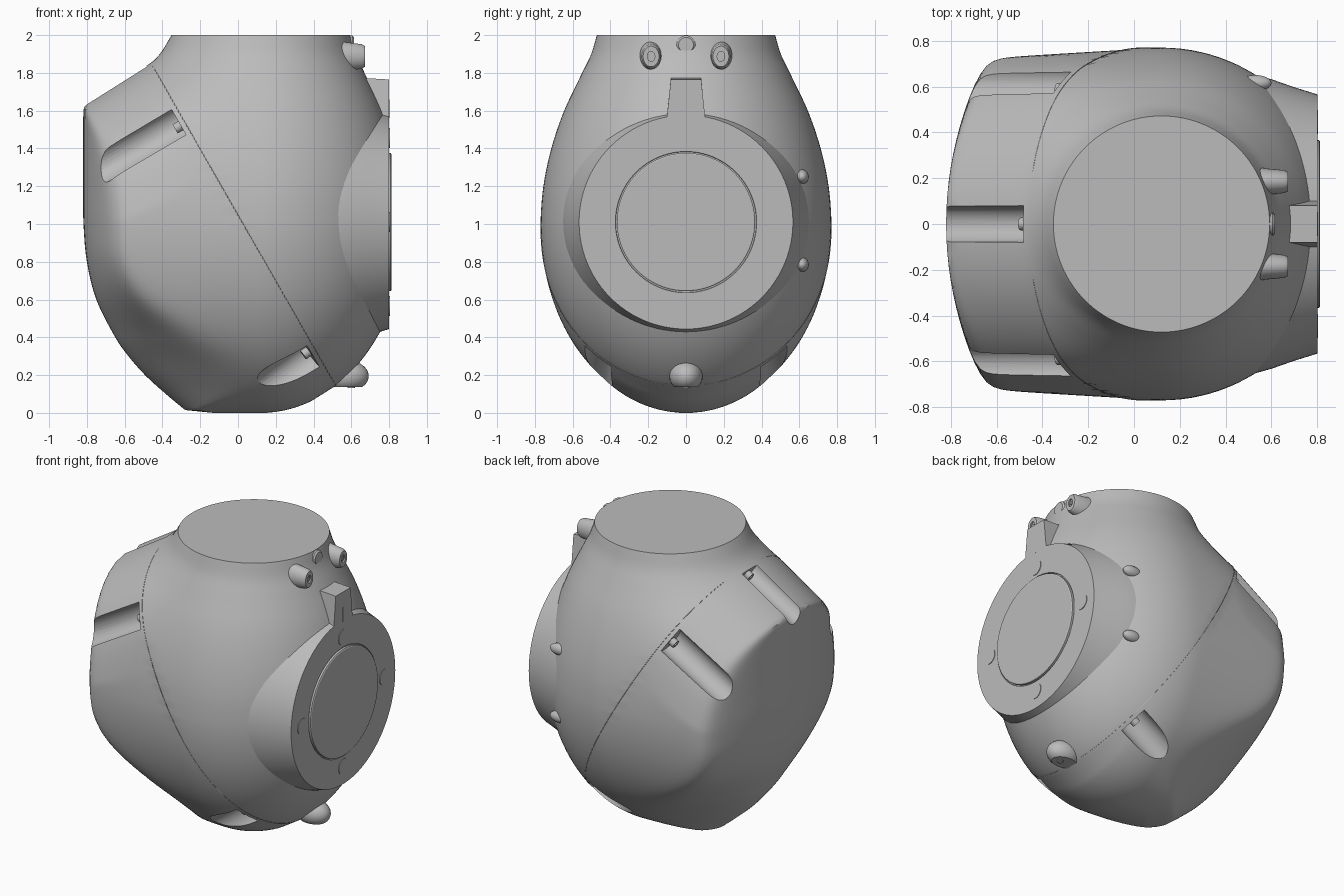
import bpy, bmesh, math
from mathutils import Matrix, Vector

if "Cube" in bpy.data.objects:
    bpy.data.objects.remove(bpy.data.objects["Cube"])

grey = bpy.data.materials.new("plain grey")
grey.use_nodes = True
grey.diffuse_color = (0.5, 0.5, 0.5, 1)
grey.node_tree.nodes["Principled BSDF"].inputs["Base Color"].default_value = (0.5, 0.5, 0.5, 1)


def finish(name, bm, angle=30):
    bmesh.ops.remove_doubles(bm, verts=bm.verts, dist=1e-4)
    bmesh.ops.recalc_face_normals(bm, faces=bm.faces)
    mesh = bpy.data.meshes.new(name)
    bm.to_mesh(mesh)
    bm.free()
    mesh.materials.append(grey)
    ob = bpy.data.objects.new(name, mesh)
    bpy.context.collection.objects.link(ob)
    activate(ob)
    bpy.ops.object.shade_smooth_by_angle(angle=math.radians(angle))
    return ob


def activate(ob):
    bpy.ops.object.select_all(action='DESELECT')
    ob.select_set(True)
    bpy.context.view_layer.objects.active = ob


def loft(bm, rings):
    rows = [[bm.verts.new(p) for p in ring] for ring in rings]
    for a, b in zip(rows, rows[1:]):
        for i in range(len(a)):
            j = (i + 1) % len(a)
            bm.faces.new((a[i], a[j], b[j], b[i]))
    bm.faces.new(rows[0])
    bm.faces.new(rows[-1])


def lathe(name, profile, matrix, segs=32):
    """Spin (x, radius) points round the local x axis."""
    bm = bmesh.new()
    turn = [2 * math.pi * i / segs for i in range(segs)]
    loft(bm, [[matrix @ Vector((x, r * math.cos(t), r * math.sin(t))) for t in turn]
              for x, r in profile])
    return finish(name, bm)


def smooth(pts):
    """Smooth curve through (position, value) points."""
    def slope(i):
        a, b = pts[max(i - 1, 0)], pts[min(i + 1, len(pts) - 1)]
        return (b[1] - a[1]) / (b[0] - a[0])

    def f(z):
        z = min(max(z, pts[0][0]), pts[-1][0])
        i = 0
        while i < len(pts) - 2 and z > pts[i + 1][0]:
            i += 1
        (z0, v0), (z1, v1) = pts[i], pts[i + 1]
        h = z1 - z0
        t = (z - z0) / h
        return ((1 + 2 * t) * (1 - t) ** 2 * v0 + t * (1 - t) ** 2 * h * slope(i)
                + t * t * (3 - 2 * t) * v1 + t * t * (t - 1) * h * slope(i + 1))
    return f


# Housing shape: vessel radius, boxiness of the rear half, end face profile
AXIS, FACE = 0.12, 0.79
shoulder = smooth([(.8, .763), (1, .77), (1.2, .755), (1.4, .713), (1.6, .645), (1.8, .55),
                   (1.9, .502), (2, .472)])
squash = smooth([(1.3, .42), (1.45, .45), (1.6, .6), (1.85, .9), (2, 1)])
end_face = smooth([(.015, -.28), (.1, -.382), (.2, -.492), (.31, -.588), (.4, -.65),
                   (.6, -.75), (.8, -.8), (1, -.818), (1.2, -.82), (2, -.82)])
TILT, RAKE = 0.573, 0.63


def radius(z):
    # the lower half is a plain bowl
    return shoulder(z) if z > 1 else max(.03, .77 * root(1 - (1 - z) ** 2))


def seam_x(z):
    return -.46 + (1.85 - z) * TILT


def root(v):
    return math.sqrt(v) if v > 0 else 0


def vessel(x, z):
    d = x - AXIS
    return root(radius(z) ** 2 - (d * (squash(z) if d < 0 else 1)) ** 2)


def half_width(x, z):
    if x >= seam_x(z):
        return vessel(x, z)
    # beyond the seam the section is swept down and back to the end face
    sx = (-.46 + TILT * (1.85 - z + RAKE * x)) / (1 + TILT * RAKE)
    swept = vessel(sx, z + RAKE * (sx - x))
    side = root(radius(z) ** 2 - max(x - AXIS, 0) ** 2) * (1 - .078 * max(AXIS - x, 0))
    y = min(swept, side)
    bend = .33 + 4.5 * max(0, .95 - z) ** 3
    tip = end_face(z) + max(0, .015 - z) * 10
    cap = root((x - tip) / bend)
    if y <= 0 or cap <= 0:
        return 0
    return (y ** -14 + cap ** -14) ** (-1 / 14)


def reach(z, step):
    x = .1
    while half_width(x + step, z) > 0:
        x += step
    for _ in range(25):
        step /= 2
        if half_width(x + step, z) > 0:
            x += step
    return min(x, FACE)


rings, LEVELS, STEPS = [], 110, 56
for i in range(LEVELS + 1):
    z = 2 * (i / LEVELS) ** 1.5
    lo, hi = reach(z, -.01), reach(z, .01)
    half = []
    for k in range(STEPS + 1):
        x = (lo + hi) / 2 + (hi - lo) / 2 * math.cos(math.pi * k / STEPS)
        tip = k == STEPS or (k == 0 and hi < FACE)
        half.append((x, 0 if tip else half_width(x, z)))
    rings.append([(x, y, z) for x, y in half] + [(x, -y, z) for x, y in reversed(half)])
bm = bmesh.new()
loft(bm, rings)
housing = finish("housing", bm)

# Trough-shaped slots starting at the seam, each with a bolt on its end wall
back = Vector((-.868, 0, -.497))
up = Vector((-.497, 0, .868))
side_axis = Vector((0, 1, 0))
centre = Vector((.03, 0, 1))
slots = [(.98, 0, 0, .16, 0)]
for s in (-1, 1):
    slots += [(.64, .62 * s, 55 * s, .18, 0), (-.785, .46 * s, 140 * s, .19, .16)]
for u, y, deg, width, lift in slots:
    a = math.radians(deg)
    out = up * math.cos(a) + side_axis * math.sin(a)
    along = (back + out * lift).normalized()
    across = back.cross(out)
    out = across.cross(along)
    start = centre + up * u + side_axis * y + back * .03
    frame = Matrix((along, across, out)).transposed().to_4x4()
    w = width / 2
    trough = [(w, .3), (-w, .3)] + [(-w * math.cos(t), -w * math.sin(t))
                                    for t in (math.pi * i / 16 for i in range(17))]
    bm = bmesh.new()
    loft(bm, [[(x, p, q) for p, q in trough] for x in (0, .7)])
    bm.transform(Matrix.Translation(start) @ frame)
    cutter = finish("slot_cutter", bm)
    cutter.hide_render = True
    mod = housing.modifiers.new("slot", 'BOOLEAN')
    mod.operation, mod.solver, mod.object = 'DIFFERENCE', 'EXACT', cutter
    activate(housing)
    bpy.ops.object.modifier_apply(modifier=mod.name)
    bpy.data.objects.remove(cutter)
    lathe("slot_bolt", [(-.02, .028), (.035, .028), (.035, .014), (.025, .014)],
          Matrix.Translation(start - out * .04) @ frame, 16)
activate(housing)
bpy.ops.object.shade_smooth_by_angle(angle=math.radians(30))

# Fine seam line round the housing
curve = bpy.data.curves.new("seam_line", 'CURVE')
curve.dimensions, curve.bevel_depth, curve.bevel_resolution = '3D', .002, 0
for s in (-1, 1):
    line = [(seam_x(z), s * half_width(seam_x(z), z), z)
            for z in (.15 + .0165 * i for i in range(104))]
    line = [p for p in line if abs(p[1]) > .08]
    spline = curve.splines.new('POLY')
    spline.points.add(len(line) - 1)
    for point, p in zip(spline.points, line):
        point.co = (*p, 1)
curve.materials.append(grey)
bpy.context.collection.objects.link(bpy.data.objects.new("seam_line", curve))


def at(x, y, z):
    return Matrix.Translation((x, y, z))


# Round mounting flange with raised centre plate and four bolt discs
hub = 1.01
lathe("flange", [(.5, .658), (.55, .646), (.6, .632), (.7, .597), (.8, .566), (.8, .374),
                 (.792, .372), (.792, .2)], at(0, 0, hub), 96)
lathe("centre_plate", [(.78, .366), (.808, .366), (.812, .36)], at(0, 0, hub), 96)
for k in range(4):
    a = k * math.pi / 2
    lathe("flange_bolt", [(.78, .053), (.804, .053)],
          at(0, .445 * math.cos(a), hub + .445 * math.sin(a)), 24)


def block(name, size, place, taper=1):
    bm = bmesh.new()
    bmesh.ops.create_cube(bm, size=1)
    for v in bm.verts:
        if v.co.z > 0:
            v.co.y *= taper
    bm.transform(at(*place) @ Matrix.Diagonal((*size, 1)))
    return finish(name, bm)


# Tab above the flange, sloping down to its outer face
tab = block("flange_tab", (.26, .22, .3), (.67, 0, 1.63), .73)
for v in tab.data.vertices:
    if v.co.z > 1.7 and v.co.x > .7:
        v.co.z = 1.765
block("tab_mark", (.006, .01, .1), (.8, 0, 1.61))

# Tapered lugs below the neck
for s in (-1, 1):
    lathe("neck_lug", [(.5, .07), (.57, .058), (.655, .05), (.672, .042), (.672, .02),
                       (.662, .02)], at(0, .185 * s, 1.887) @ Matrix.Diagonal((1, 1, 1.3, 1)))
    lathe("lug_bolt", [(.65, .012), (.668, .012)], at(0, .185 * s, 1.887), 12)
lathe("neck_socket", [(.5, .05), (.605, .05), (.615, .04)], at(0, 0, 1.948), 24)


def bump(name, place, size, floor=-1):
    bm = bmesh.new()
    bmesh.ops.create_uvsphere(bm, u_segments=32, v_segments=16, radius=1)
    bm.transform(at(*place) @ Matrix.Diagonal((*size, 1)))
    for v in bm.verts:
        v.co.z = max(v.co.z, floor)
    return finish(name, bm)


# Lower bump with flat underside, and two small pips on the back
bump("lower_bump", (.57, 0, .195), (.122, .088, .085), .137)
lathe("lower_bolt", [(-.01, .02), (.006, .02)],
      at(.6, 0, .137) @ Matrix.Rotation(math.pi / 2, 4, 'Y'), 12)
for z in (1.25, .785):
    bump("back_pip", (.53, .615, z), (.07, .035, .038))
